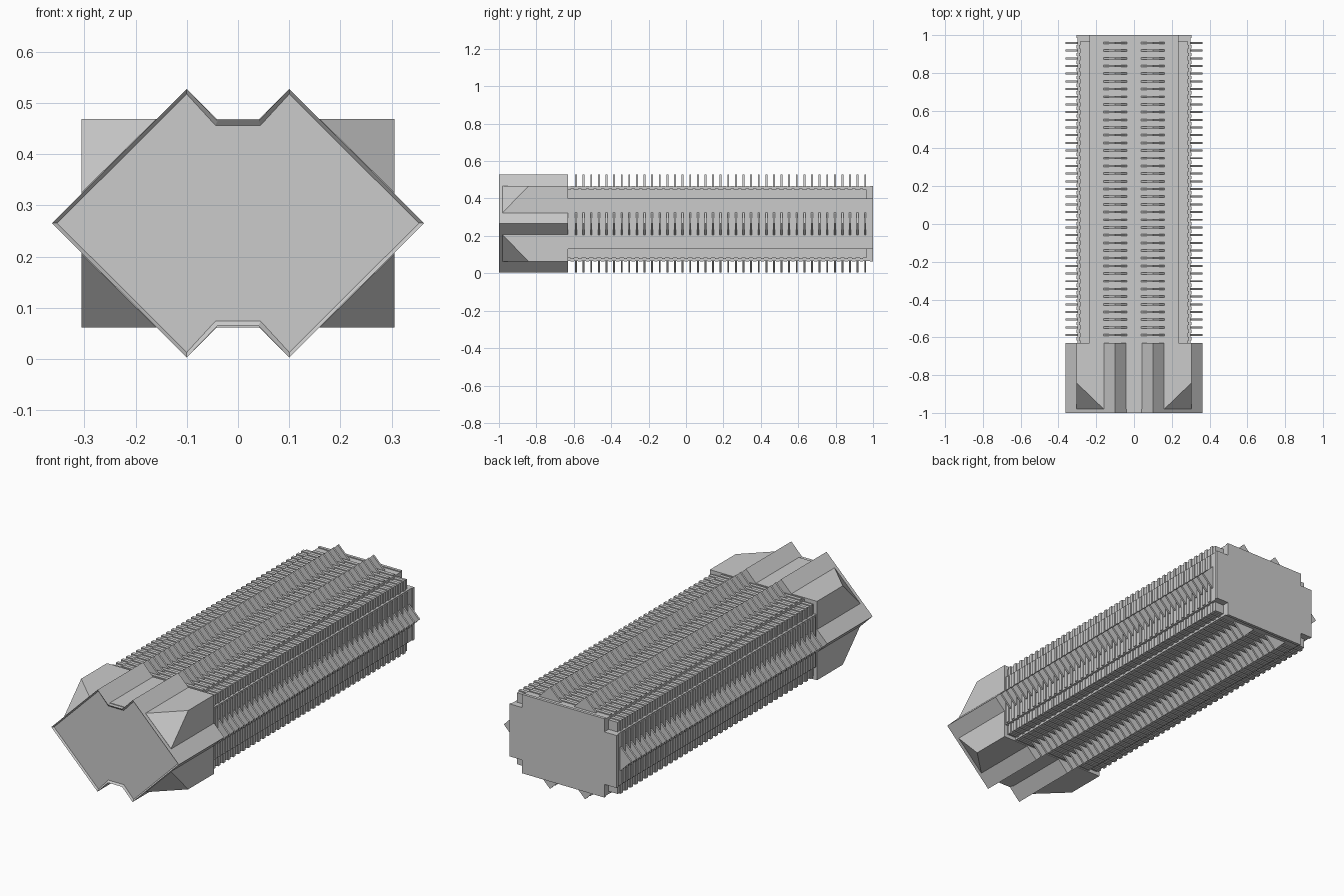
import bpy, bmesh

if "Cube" in bpy.data.objects:
    bpy.data.objects.remove(bpy.data.objects["Cube"])

ZC = 0.265            # centre height of the hull
HEAD_BACK = -0.63     # where the head meets the body


def add_prism(bm, profile, y0, y1):
    """Extrude an (x, z) profile, z measured from the hull centre, along y."""
    a = [bm.verts.new((x, y0, z + ZC)) for x, z in profile]
    b = [bm.verts.new((x, y1, z + ZC)) for x, z in profile]
    front = bm.faces.new(a)
    bm.faces.new(b[::-1])
    n = len(a)
    for i in range(n):
        j = (i + 1) % n
        bm.faces.new((a[j], a[i], b[i], b[j]))
    return front


def finish(name, bm):
    bmesh.ops.recalc_face_normals(bm, faces=bm.faces)
    me = bpy.data.meshes.new(name)
    bm.to_mesh(me)
    bm.free()
    ob = bpy.data.objects.new(name, me)
    bpy.context.collection.objects.link(ob)
    return ob


def rect(w, h):
    return [(-w, -h), (w, -h), (w, h), (-w, h)]


def cross(w, h, nw, nh):
    """Rectangle with stepped corners."""
    return [(-nw, -h), (nw, -h), (nw, -nh), (w, -nh), (w, nh), (nw, nh),
            (nw, h), (-nw, h), (-nw, nh), (-w, nh), (-w, -nh), (-nw, -nh)]


# Head: two overlapping diamonds with a recessed front plate
half = [(0.04, 0.2), (0.1, 0.262), (0.363, 0), (0.1, -0.262), (0.04, -0.2)]
bm = bmesh.new()
face = add_prism(bm, half + [(-x, z) for x, z in reversed(half)], -1, HEAD_BACK)
bmesh.ops.recalc_face_normals(bm, faces=bm.faces)
bmesh.ops.inset_region(bm, faces=[face], thickness=0.01, depth=0)
bmesh.ops.translate(bm, verts=face.verts, vec=(0, 0.008, 0))
finish("head", bm)

# Collar: box behind the head with its four front corners cut away
bm = bmesh.new()
for sx in (-1, 1):
    for sz in (-1, 1):
        for x, y, z in ((0.305, HEAD_BACK, 0.203), (0.305, -0.84, 0.203),
                        (0.305, -0.98, 0.06), (0.16, -0.98, 0.203)):
            bm.verts.new((sx * x, y, ZC + sz * z))
bmesh.ops.convex_hull(bm, input=bm.verts)
bmesh.ops.dissolve_limit(bm, angle_limit=0.01, verts=bm.verts, edges=bm.edges)
finish("head_collar", bm)

# Body: raised panels in a cross section, with lower corner rails
bm = bmesh.new()
add_prism(bm, cross(0.300, 0.198, 0.235, 0.135), -0.64, 1)
finish("body_panels", bm)

bm = bmesh.new()
add_prism(bm, rect(0.286, 0.184), -0.64, 0.965)
finish("corner_rails", bm)

# End cap closes the back, leaving the corners open
bm = bmesh.new()
add_prism(bm, cross(0.305, 0.203, 0.235, 0.135), 0.985, 1)
finish("end_cap", bm)

# Fins and the fine ribs between them
FINS, Y0, STEP = 39, -0.588, 0.0407
fins, panel_ribs, rail_ribs = bmesh.new(), bmesh.new(), bmesh.new()
for i in range(FINS):
    y = Y0 + i * STEP
    for s in (-1, 1):
        add_prism(fins, [(s * 0.303, 0.06), (s * 0.363, 0), (s * 0.303, -0.06),
                         (s * 0.29, -0.06), (s * 0.29, 0.06)], y - 0.005, y + 0.005)
        for cx in (-0.1, 0.1):
            add_prism(fins, [(cx - 0.062, s * 0.19), (cx - 0.062, s * 0.2),
                             (cx, s * 0.262), (cx + 0.062, s * 0.2),
                             (cx + 0.062, s * 0.19)], y - 0.005, y + 0.005)
    m = y - STEP / 2
    add_prism(panel_ribs, cross(0.305, 0.203, 0.23, 0.13), m - 0.009, m + 0.009)
    add_prism(rail_ribs, rect(0.291, 0.189), m - 0.009, m + 0.009)
finish("fins", fins)
finish("panel_ribs", panel_ribs)
finish("rail_ribs", rail_ribs)
